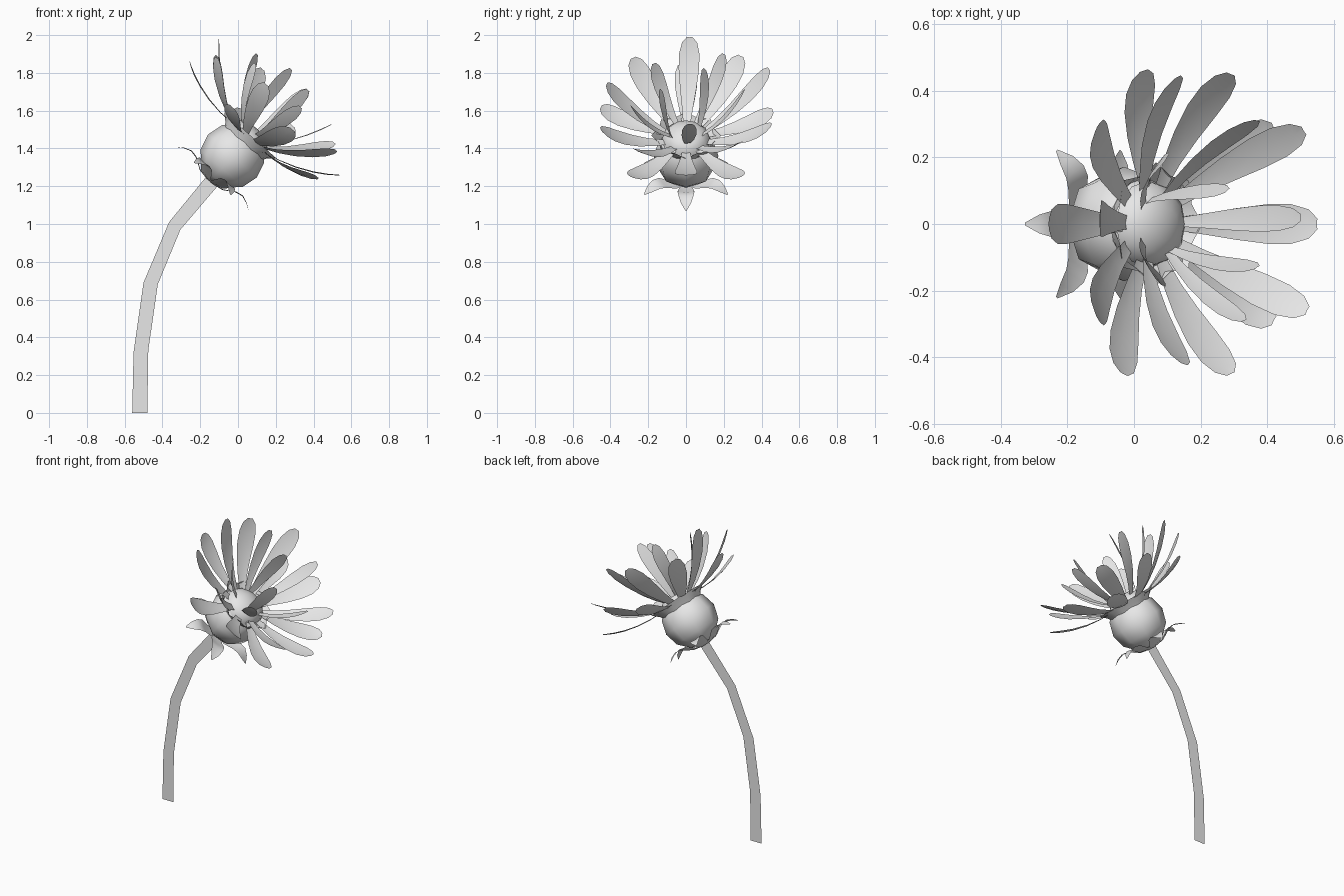
import bpy, bmesh, math
from mathutils import Vector, Matrix

cube = bpy.data.objects.get("Cube")
if cube:
    bpy.data.objects.remove(cube)

grey = bpy.data.materials.new("pale_grey")
grey.use_nodes = True
grey.diffuse_color = (0.8, 0.8, 0.8, 1)
grey.node_tree.nodes["Principled BSDF"].inputs["Base Color"].default_value = grey.diffuse_color

# Flower head frame: its local z axis leans towards +x
AXIS = Vector((0.66, 0, 0.75)).normalized()
SIDE = Vector((0, 1, 0))
DOWN = SIDE.cross(AXIS)
HEAD = Matrix((DOWN, SIDE, AXIS)).transposed().to_4x4()
HEAD.translation = (-0.03, 0, 1.36)


def finish(name, bm, matrix=HEAD, angle=60):
    mesh = bpy.data.meshes.new(name)
    bm.to_mesh(mesh)
    bm.free()
    mesh.materials.append(grey)
    obj = bpy.data.objects.new(name, mesh)
    obj.matrix_world = matrix
    bpy.context.collection.objects.link(obj)
    bpy.ops.object.select_all(action='DESELECT')
    obj.select_set(True)
    bpy.context.view_layer.objects.active = obj
    bpy.ops.object.shade_smooth_by_angle(angle=math.radians(angle))
    return obj


def lathe(name, profile, sides, wave=0):
    """Revolve (radius, height) pairs; wave makes alternate rim corners pointed."""
    bm = bmesh.new()
    rings = []
    for k, (r, h) in enumerate(profile):
        ring = []
        for i in range(sides):
            a = math.tau * i / sides
            rr = r - wave * (i % 2) * (k == len(profile) - 1)
            ring.append(bm.verts.new((rr * math.cos(a), rr * math.sin(a), h)))
        rings.append(ring)
    for low, high in zip(rings, rings[1:]):
        for i in range(sides):
            j = (i + 1) % sides
            bm.faces.new((low[i], low[j], high[j], high[i]))
    bmesh.ops.remove_doubles(bm, verts=bm.verts, dist=0.0005)
    return finish(name, bm)


def leaf(name, centres, widths, across, matrix=HEAD):
    """Thin ribbon along the centre points, with a slightly sunk midline."""
    bm = bmesh.new()
    rows = []
    for p, w in zip(centres, widths):
        sink = AXIS_LOCAL * (-0.12 * w)
        rows.append([bm.verts.new(v) for v in (p - across * w, p + sink, p + across * w)])
    for a, b in zip(rows, rows[1:]):
        for i in range(2):
            bm.faces.new((a[i], a[i + 1], b[i + 1], b[i]))
    return finish(name, bm, matrix)


AXIS_LOCAL = Vector((0, 0, 1))

# Stem: a flat ribbon, given as left and right edges
edges = [((-0.56, 0), (-0.48, 0)), ((-0.553, 0.32), (-0.475, 0.33)),
         ((-0.50, 0.69), (-0.425, 0.68)), ((-0.365, 1.01), (-0.305, 0.97)),
         ((-0.16, 1.26), (-0.10, 1.21))]
bm = bmesh.new()
rows = [[bm.verts.new((x, 0, z)) for x, z in pair] for pair in edges]
for a, b in zip(rows, rows[1:]):
    bm.faces.new((a[0], a[1], b[1], b[0]))
finish("stem", bm, Matrix.Identity(4))

# Bulb, pointed collar and domed centre
R = 0.172
bulb = [(R * math.sin(t), -R * math.cos(t)) for t in (math.pi * k / 6 for k in range(6))]
lathe("bulb", bulb, 8)
lathe("collar", [(0.13, 0.085), (0.145, 0.11), (0.185, 0.145)], 16, 0.03)
dome = [(0.13 * math.cos(t), 0.11 + 0.085 * math.sin(t)) for t in (math.pi * k / 8 for k in range(5))]
lathe("flower_centre", dome, 12)

# Petals: world tip position of each, by layer
layers = {
    "outer_petal": (0.055, [(-0.255, 0, 1.86), (-0.11, 0.29, 1.89), (-0.11, -0.28, 1.88),
                            (0.03, 0.46, 1.6), (-0.03, -0.45, 1.62), (0.29, 0.45, 1.52),
                            (0.29, -0.45, 1.5), (0.42, 0.29, 1.25), (0.42, -0.29, 1.25),
                            (0.55, 0, 1.26)]),
    "middle_petal": (0.05, [(-0.1, 0.02, 1.99), (0.13, 0.44, 1.82), (0.15, -0.42, 1.74),
                            (0.51, 0.28, 1.43), (0.52, -0.26, 1.39)]),
    "inner_petal": (0.036, [(0.5, 0.02, 1.53), (0.37, 0.31, 1.71), (0.28, 0.1, 1.82),
                            (0.37, -0.13, 1.71), (0.33, -0.29, 1.62), (0.1, 0.2, 1.9),
                            (0.09, -0.17, 1.85)]),
}
start = {"outer_petal": (0.12, 0.13), "middle_petal": (0.11, 0.14), "inner_petal": (0.085, 0.165)}
outline = [(0, 0.4), (0.2, 0.6), (0.42, 0.86), (0.65, 1.08), (0.82, 1.08), (0.94, 0.8), (1, 0.3)]
to_head = HEAD.inverted()
for name, (width, tips) in layers.items():
    radius, height = start[name]
    for n, tip in enumerate(tips):
        end = to_head @ Vector(tip)
        out = Vector((end.x, end.y, 0)).normalized()
        base = out * radius + AXIS_LOCAL * height
        path = [base.lerp(end, t) + (out * 0.4 - AXIS_LOCAL) * 0.1 * t * (1 - t) for t, w in outline]
        leaf(f"{name}_{n + 1}", path, [w * width for t, w in outline], AXIS_LOCAL.cross(out))

# Sepals curling away under the bulb
curl = [(0.02, -0.178, 0.02), (0.08, -0.165, 0.04), (0.14, -0.128, 0.045),
        (0.18, -0.12, 0.04), (0.22, -0.135, 0.028), (0.255, -0.16, 0.004)]
for n in range(6):
    a = math.tau * n / 6
    out = Vector((math.cos(a), math.sin(a), 0))
    leaf(f"sepal_{n + 1}", [out * r + AXIS_LOCAL * h for r, h, w in curl],
         [w for r, h, w in curl], AXIS_LOCAL.cross(out))
